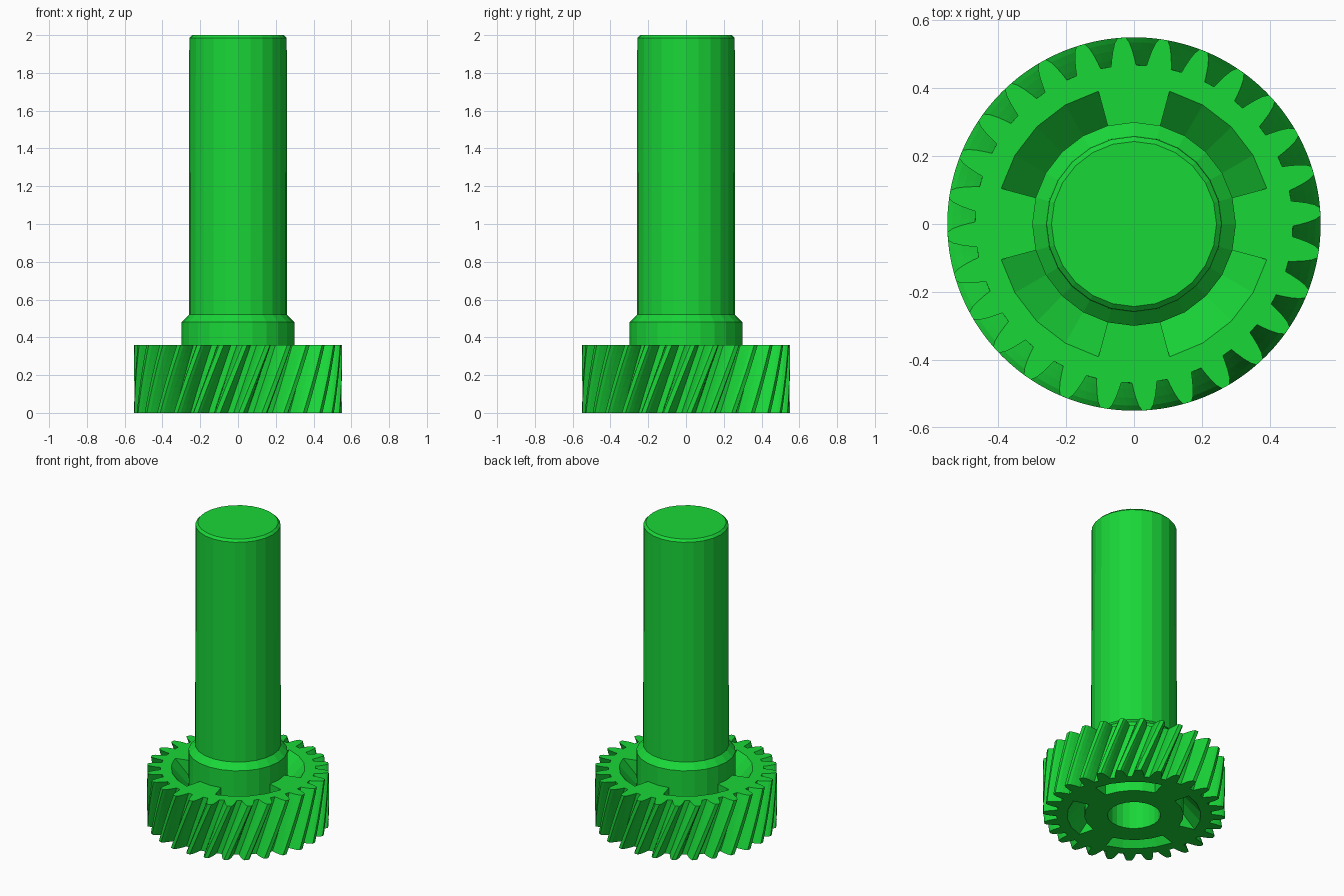
import bpy, bmesh
from math import cos, sin, pi, radians

if "Cube" in bpy.data.objects:
    bpy.data.objects.remove(bpy.data.objects["Cube"])

TEETH, SIDES, LAYERS = 28, 24, 8
HEIGHT, TWIST, PHASE = 0.36, radians(15), radians(3.8)
RIM_R, HUB_R, POCKET_D = 0.405, 0.30, 0.12

bm = bmesh.new()


def ring(r, z, n=SIDES):
    return [bm.verts.new((r * cos(2 * pi * i / n), r * sin(2 * pi * i / n), z)) for i in range(n)]


def bridge(a, b, i):
    j = (i + 1) % len(a)
    bm.faces.new((a[i], a[j], b[j], b[i]))


def bridge_all(*rings):
    for a, b in zip(rings, rings[1:]):
        for i in range(len(a)):
            bridge(a, b, i)


# Helical teeth: (offset in pitches, radius) outline of one tooth, twisted up the height
half = [(-0.35, 0.468), (-0.315, 0.485), (-0.25, 0.512), (-0.18, 0.535), (-0.10, 0.55)]
tooth = half + [(-o, r) for o, r in reversed(half)]
pitch = 2 * pi / TEETH
layers = []
for k in range(LAYERS + 1):
    f = k / LAYERS
    base = PHASE - TWIST * (1 - f)
    layers.append([bm.verts.new((r * cos(a), r * sin(a), HEIGHT * f))
                   for t in range(TEETH) for o, r in tooth
                   for a in [base + (t + o) * pitch]])
bridge_all(*layers)


# Gear face: flat rim, four spokes and four sloping pockets between them
def gear_face(outline, z, depth):
    rim, hub, floor = ring(RIM_R, z), ring(HUB_R, z), ring(HUB_R, z + depth)
    edges = []
    for loop in (outline, rim):
        for i, v in enumerate(loop):
            w = loop[(i + 1) % len(loop)]
            edges.append(bm.edges.get((v, w)) or bm.edges.new((v, w)))
    bmesh.ops.triangle_fill(bm, use_beauty=True, use_dissolve=False, edges=edges,
                            normal=(0, 0, 1 if z > 0 else -1))
    for i in range(SIDES):
        if i % 6 in (0, 5):
            bridge(rim, hub, i)
        else:
            bridge(rim, floor, i)
            bridge(floor, hub, i)
        if i % 6 in (1, 5):
            bm.faces.new((rim[i], floor[i], hub[i]))
    return hub


top_hub = gear_face(layers[-1], HEIGHT, -POCKET_D)
bottom_hub = gear_face(layers[0], 0, POCKET_D)

# Stepped shaft with chamfers
profile = [(0.30, 0.48), (0.26, 0.52), (0.258, 1.985), (0.243, 2.0)]
shaft = [ring(r, z) for r, z in profile]
bridge_all(top_hub, *shaft)
bm.faces.new(shaft[-1])

# Blind bore in the underside
bore = [ring(0.16, 0), ring(0.16, 0.40)]
bridge_all(bottom_hub, *bore)
bm.faces.new(bore[-1])

loose = [v for v in bm.verts if not v.link_faces]
bmesh.ops.delete(bm, geom=loose, context='VERTS')
bmesh.ops.recalc_face_normals(bm, faces=bm.faces[:])

mesh = bpy.data.meshes.new("helical_gear_shaft")
bm.to_mesh(mesh)
bm.free()
obj = bpy.data.objects.new("helical_gear_shaft", mesh)
bpy.context.collection.objects.link(obj)

green = bpy.data.materials.new("green")
green.diffuse_color = (0.01, 0.68, 0.04, 1)
green.use_nodes = True
green.node_tree.nodes["Principled BSDF"].inputs["Base Color"].default_value = green.diffuse_color
mesh.materials.append(green)
